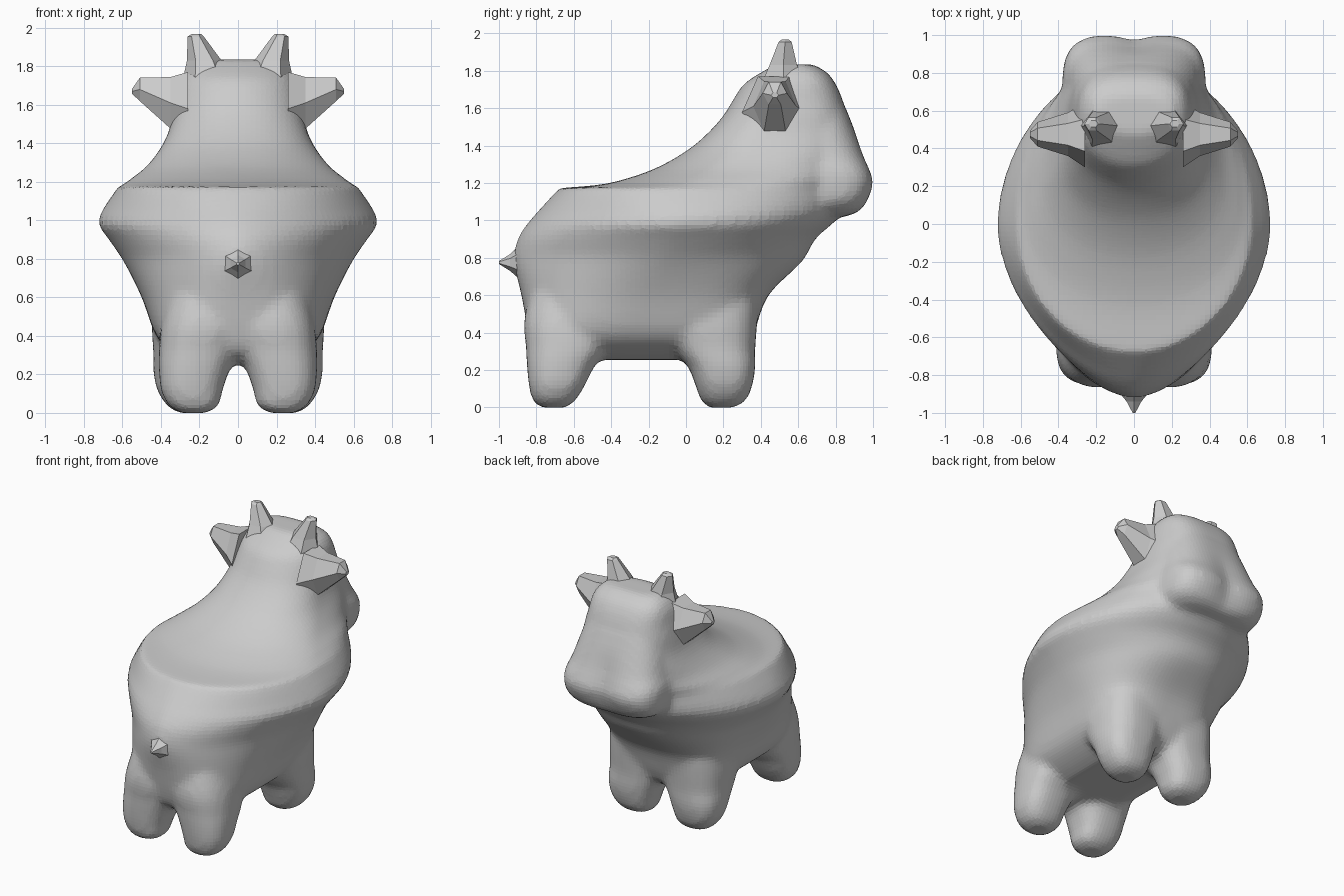
import bpy, bmesh
from math import sin, cos, pi, exp
from mathutils import Vector


def spow(v, p):
    return (abs(v) ** p) * (1 if v >= 0 else -1)


def section(z, yb, yf, w, ym, eb, ef, cx=0.0, n=96):
    """Horizontal egg-shaped outline with its own roundness front and back."""
    pts = []
    for i in range(n):
        a = 2 * pi * i / n
        s, c = sin(a), cos(a)
        e = ef if s >= 0 else eb
        x = w * spow(c, 2 / e)
        y = ym + (yf - ym if s >= 0 else ym - yb) * spow(s, 2 / e)
        # shallow cleft in the muzzle
        y -= 0.3 * max(0, min(y - 0.9, 0.1)) * exp(-(x / 0.09) ** 2)
        pts.append(Vector((cx + x, y, z)))
    return pts


def smooth_rows(rows, steps=4):
    """Catmull-Rom refinement of section parameters."""
    out = []
    for i in range(len(rows) - 1):
        p1, p2 = rows[i], rows[i + 1]
        p0 = rows[max(i - 1, 0)]
        p3 = rows[min(i + 2, len(rows) - 1)]
        for k in range(steps):
            t = k / steps
            out.append([0.5 * (2 * b + (c - a) * t + (2 * a - 5 * b + 4 * c - d) * t * t
                               + (3 * b - a - 3 * c + d) * t ** 3)
                        for a, b, c, d in zip(p0, p1, p2, p3)])
    return out + [list(rows[-1])]


def loft(bm, rings):
    """Skin a list of equal-length rings and cap both ends."""
    loops = [[bm.verts.new(p) for p in r] for r in rings]
    n = len(loops[0])
    for a, b in zip(loops, loops[1:]):
        for i in range(n):
            j = (i + 1) % n
            bm.faces.new((a[i], a[j], b[j], b[i]))
    bm.faces.new(loops[0][::-1])
    bm.faces.new(loops[-1])


def finish(name, bm):
    bmesh.ops.recalc_face_normals(bm, faces=bm.faces)
    me = bpy.data.meshes.new(name)
    bm.to_mesh(me)
    bm.free()
    ob = bpy.data.objects.new(name, me)
    bpy.context.collection.objects.link(ob)
    return ob


def spike(name, stations, sides=6, mirror=True):
    """Faceted stub through (centre, u half-axis, v half-axis) stations."""
    bm = bmesh.new()
    rings = []
    for c, u, v in stations:
        c, u, v = Vector(c), Vector(u), Vector(v)
        rings.append([c + u * cos(2 * pi * i / sides) + v * sin(2 * pi * i / sides)
                      for i in range(sides)])
    loft(bm, rings)
    ob = finish(name, bm)
    if mirror:
        ob.modifiers.new("mirror", 'MIRROR')
    return ob


# Sections: z, back y, front y, half width, widest y, back and front roundness
lower = [
    (0.255, -0.70, 0.24, 0.22, -0.2, 4, 4),
    (0.31, -0.80, 0.32, 0.33, -0.2, 4, 4),
    (0.40, -0.84, 0.365, 0.425, -0.2, 3.2, 4),
    (0.60, -0.88, 0.44, 0.50, -0.15, 2.3, 3),
    (0.78, -0.92, 0.62, 0.59, -0.1, 1.75, 2.2),
    (0.90, -0.90, 0.69, 0.67, -0.05, 1.7, 2.1),
    (0.98, -0.85, 0.78, 0.725, -0.03, 1.7, 2.0),
    (1.05, -0.79, 0.84, 0.705, 0.0, 1.75, 2.0),
    (1.17, -0.68, 0.86, 0.625, 0.0, 2, 2.1),
]
# Seat surface rising into the neck
upper = [
    (1.175, -0.65, 0.86, 0.62, 0.0, 2, 2.1),
    (1.19, -0.47, 0.87, 0.59, 0.05, 2, 2.2),
    (1.22, -0.33, 0.88, 0.55, 0.12, 2, 2.3),
    (1.28, -0.16, 0.89, 0.475, 0.22, 2, 2.5),
    (1.37, 0.00, 0.90, 0.405, 0.35, 2.1, 2.8),
    (1.46, 0.11, 0.89, 0.36, 0.42, 2.2, 3),
    (1.56, 0.20, 0.86, 0.335, 0.5, 2.2, 3),
    (1.65, 0.255, 0.835, 0.315, 0.5, 2, 3),
    (1.73, 0.31, 0.80, 0.295, 0.54, 2, 3),
    (1.79, 0.40, 0.755, 0.26, 0.57, 2, 3),
    (1.835, 0.48, 0.68, 0.20, 0.57, 2, 3),
]
# Boxy muzzle
muzzle = [
    (1.02, 0.45, 0.85, 0.24, 0.65, 3, 3),
    (1.05, 0.42, 0.93, 0.32, 0.65, 3, 3.5),
    (1.11, 0.40, 0.975, 0.37, 0.65, 3, 4),
    (1.20, 0.40, 1.005, 0.38, 0.65, 3, 4),
    (1.27, 0.40, 0.985, 0.375, 0.65, 3, 4),
    (1.34, 0.40, 0.955, 0.355, 0.63, 3, 3.5),
    (1.46, 0.40, 0.91, 0.33, 0.6, 3, 3.2),
    (1.60, 0.42, 0.855, 0.29, 0.6, 3, 3),
]
bm = bmesh.new()
loft(bm, [section(*r) for r in smooth_rows(lower) + smooth_rows(upper)])
loft(bm, [section(*r) for r in smooth_rows(muzzle)])

# Legs: z, back y, front y, inner x, outer x
front_leg = [(0.0, 0.12, 0.26, 0.17, 0.31), (0.04, 0.08, 0.32, 0.11, 0.37),
             (0.12, 0.05, 0.355, 0.085, 0.42), (0.22, 0.01, 0.37, 0.05, 0.44),
             (0.32, -0.07, 0.37, 0.0, 0.44), (0.5, -0.15, 0.385, -0.04, 0.445),
             (0.85, -0.15, 0.41, -0.04, 0.40)]
rear_leg = [(0.0, -0.78, -0.64, 0.16, 0.30), (0.04, -0.82, -0.59, 0.10, 0.36),
            (0.12, -0.84, -0.54, 0.08, 0.40), (0.22, -0.85, -0.49, 0.045, 0.41),
            (0.32, -0.855, -0.42, 0.0, 0.41), (0.5, -0.86, -0.35, -0.06, 0.39),
            (0.85, -0.76, -0.25, -0.06, 0.30)]
for leg in (front_leg, rear_leg):
    for side in (-1, 1):
        loft(bm, [section(z, yb, yf, (xo - xi) / 2, (yb + yf) / 2, 2.4, 2.6,
                          side * (xi + xo) / 2)
                  for z, yb, yf, xi, xo in smooth_rows(leg)])

body_ob = finish("body_and_legs", bm)
rm = body_ob.modifiers.new("blend", 'REMESH')
rm.mode = 'VOXEL'
rm.voxel_size = 0.026
sm = body_ob.modifiers.new("soften", 'SMOOTH')
sm.factor = 0.5
sm.iterations = 5

# Ears
spike("ears", [
    ((0.26, 0.47, 1.58), (0, 0.17, 0), (0, 0, 0.22)),
    ((0.35, 0.475, 1.61), (0, 0.115, 0), (0, 0, 0.155)),
    ((0.51, 0.475, 1.68), (0, 0.065, 0), (0, 0, 0.07)),
    ((0.55, 0.475, 1.67), (0, 0.02, 0), (0, 0, 0.015)),
])

# Horns
spike("horns", [
    ((0.16, 0.52, 1.74), (0.125, 0, 0), (0, 0.13, 0)),
    ((0.175, 0.52, 1.83), (0.09, 0, 0), (0, 0.085, 0)),
    ((0.22, 0.53, 1.955), (0.042, 0, 0), (0, 0.04, 0)),
    ((0.215, 0.53, 1.968), (0.025, 0, 0), (0, 0.02, 0)),
])

# Tail
spike("tail", [
    ((0, -0.86, 0.78), (0, 0, 0.12), (0.12, 0, 0)),
    ((0, -0.94, 0.775), (0, 0, 0.045), (0.045, 0, 0)),
    ((0, -1.0, 0.775), (0, 0, 0.008), (0.008, 0, 0)),
], mirror=False)
